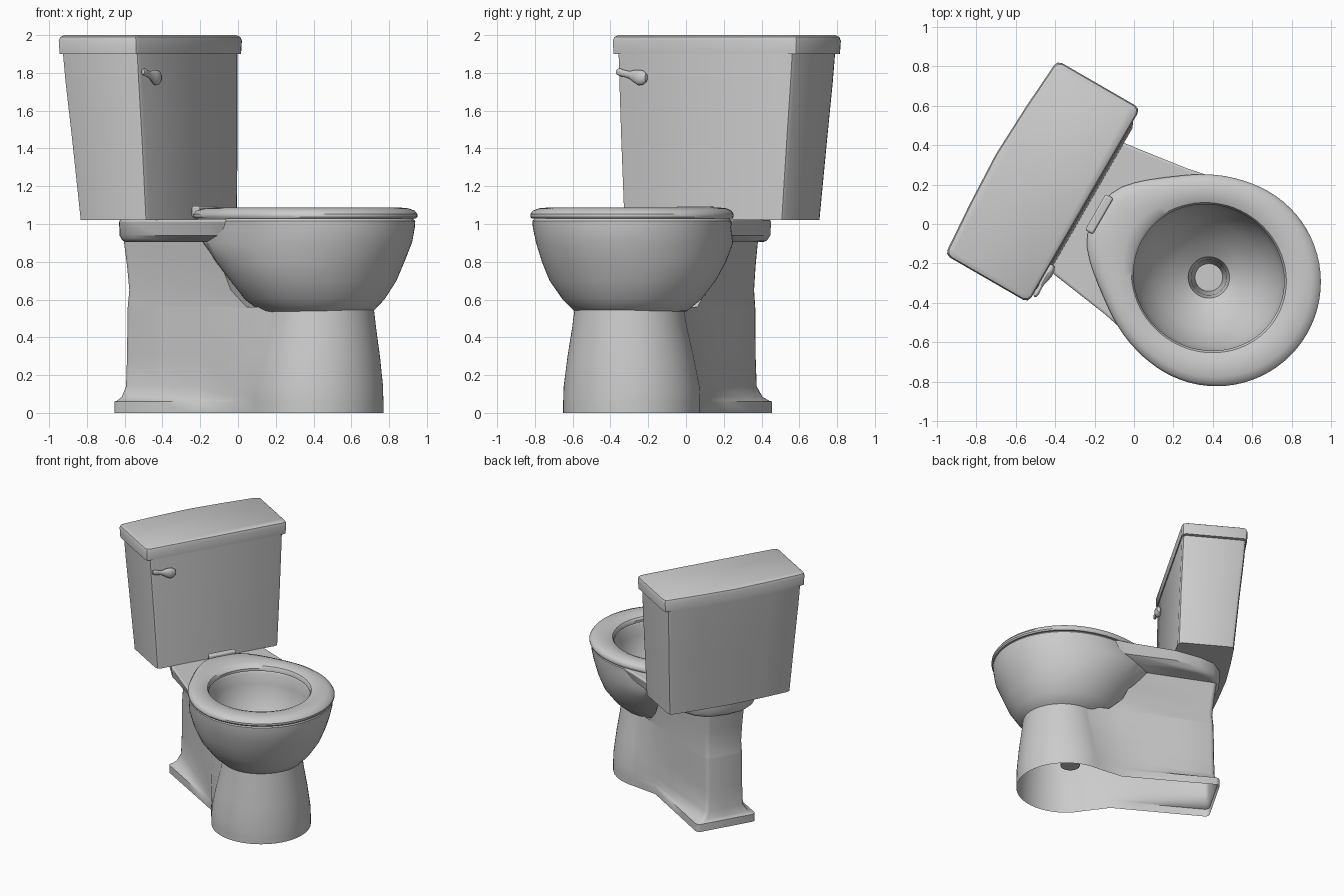
import bpy, bmesh, math
from mathutils import Matrix

if "Cube" in bpy.data.objects:
    bpy.data.objects.remove(bpy.data.objects["Cube"])

# Parts are built with the bowl pointing along +X, then turned into place
PLACE = Matrix.Translation((-0.0225, -0.039, 0)) @ Matrix.Rotation(math.radians(-30), 4, 'Z')
N = 72


def finish(name, bm, bevel=0, angle=35):
    bmesh.ops.recalc_face_normals(bm, faces=bm.faces)
    bm.transform(PLACE)
    me = bpy.data.meshes.new(name)
    bm.to_mesh(me)
    bm.free()
    ob = bpy.data.objects.new(name, me)
    bpy.context.collection.objects.link(ob)
    if bevel:
        m = ob.modifiers.new("bevel", 'BEVEL')
        m.width, m.segments, m.limit_method = bevel, 3, 'ANGLE'
        m.angle_limit = math.radians(50)
    bpy.ops.object.select_all(action='DESELECT')
    ob.select_set(True)
    bpy.context.view_layer.objects.active = ob
    bpy.ops.object.shade_smooth_by_angle(angle=math.radians(angle))
    return ob


def loft(name, rings, cap0=False, cap1=False, loop=False, bevel=0, angle=35):
    """Skin a stack of equal-length closed rings of 3D points."""
    bm = bmesh.new()
    vs = [[bm.verts.new(p) for p in r] for r in rings]
    n = len(vs[0])
    for a, b in zip(vs, vs[1:] + ([vs[0]] if loop else [])):
        for i in range(n):
            j = (i + 1) % n
            bm.faces.new((a[i], a[j], b[j], b[i]))
    if cap0:
        bm.faces.new(vs[0])
    if cap1:
        bm.faces.new(vs[-1])
    return finish(name, bm, bevel, angle)


def mirrored(half, z):
    """Closed ring from a half outline that starts and ends on the axis."""
    return [(u, w, z) for u, w in half] + [(u, -w, z) for u, w in reversed(half[1:-1])]


def ellipse(c, a, b, z, back=None):
    pts = []
    for i in range(N):
        t = 2 * math.pi * i / N
        k = a if math.cos(t) > 0 or back is None else back
        pts.append((c + k * math.cos(t), b * math.sin(t), z))
    return pts


# Egg-shaped seat outline, sampled evenly by angle
BACK = [(.42, .523), (.32, .5), (.221, .462), (.135, .412), (.053, .353), (-.03, .29),
        (-.09, .24), (-.14, .187), (-.172, .14), (-.186, .09), (-.19, 0)]
C = .51
POLAR = [(0, .53), (math.pi / 2, .53)] + [
    (math.atan2(w, u - C), math.hypot(u - C, w)) for u, w in BACK]


def egg(scale, z):
    pts = []
    for i in range(N):
        t = 2 * math.pi * i / N
        s = min(t, 2 * math.pi - t)
        for (t0, r0), (t1, r1) in zip(POLAR, POLAR[1:]):
            if s <= t1 + 1e-6:
                r = scale * (r0 + (r1 - r0) * (s - t0) / (t1 - t0))
                break
        pts.append((C + r * math.cos(t), r * math.sin(t), z))
    return pts


def blend(a, b, t, z):
    return [(p[0] + (q[0] - p[0]) * t, p[1] + (q[1] - p[1]) * t, z) for p, q in zip(a, b)]


# Seat ring
hole, rim = ellipse(.465, .388, .366, 0), egg(1, 0)
loft("seat", [blend(hole, rim, t, z) for t, z in (
    (0, 1.035), (0, 1.055), (.06, 1.071), (.25, 1.083), (.5, 1.087), (.75, 1.083),
    (.93, 1.07), (1, 1.052), (1, 1.038), (.96, 1.028))], loop=True)

# Bowl: outside, over the rim, down the inside to the drain pipe
loft("bowl", [
    ellipse(.51, .27, .27, .53), ellipse(.507, .30, .30, .54), ellipse(.495, .37, .365, .6),
    ellipse(.487, .44, .44, .7), ellipse(.48, .49, .482, .8, .52),
    ellipse(.49, .524, .505, .9, .61), egg(.975, .98), egg(.98, 1.015), egg(.96, 1.028),
    ellipse(.465, .41, .385, 1.028), ellipse(.465, .40, .375, 1.01),
    ellipse(.465, .395, .37, .93), ellipse(.465, .36, .345, .8), ellipse(.465, .28, .27, .67),
    ellipse(.465, .18, .175, .57), ellipse(.465, .105, .105, .52), ellipse(.465, .09, .09, .45),
    ellipse(.465, .07, .07, .19)], cap1=True)

# Deck behind the bowl that carries the tank
DECK = [(-.635, 0), (-.62, .14), (-.56, .24), (-.45, .305), (-.245, .378), (.1, .43),
        (.215, .455), (.2, .36), (.1, .25), (.04, .12), (.02, 0)]
MID = [(-.633, 0), (-.618, .14), (-.558, .238), (-.448, .303), (-.245, .37), (.08, .395),
       (.18, .41), (.17, .34), (.09, .24), (.03, .12), (.02, 0)]
LOW = [(-.615, 0), (-.6, .13), (-.545, .22), (-.44, .28), (-.245, .335), (.0, .325),
       (.1, .33), (.1, .3), (.05, .22), (.02, .1), (.01, 0)]
loft("deck", [mirrored(LOW, .905), mirrored(MID, .94), mirrored(DECK, 1.025)],
     cap0=True, cap1=True, bevel=.015)


# Hollow pedestal with flared rear foot
def foot(z, rear, w, c, r):
    half = [(rear, 0), (rear, w - .03), (rear + .009, w - .009), (rear + .03, w)]
    half += [(rear + (.126 - rear) * k, w + (.233 - w) * k) for k in (.35, .7, 1)]
    for i in range(25):
        t = math.radians(120) * (1 - i / 24)
        half.append((c + r * math.cos(t), r * math.sin(t) if i < 24 else 0))
    return mirrored(half, z)


loft("pedestal", [foot(*a) for a in (
    (0, -.605, .237, .496, .363), (.06, -.605, .237, .496, .363), (.064, -.6, .222, .496, .363),
    (.085, -.592, .185, .496, .362), (.14, -.583, .155, .497, .36), (.3, -.58, .15, .508, .334),
    (.45, -.578, .15, .518, .305), (.56, -.576, .15, .523, .288))], angle=50)


# Column between pedestal and deck
def column(z, r, w, m, g, f):
    return mirrored([(r, 0), (r, w - .03), (r + .009, w - .009), (r + .03, w),
                     (m, g), (f, g + .008), (f, 0)], z)


loft("column", [column(*a) for a in (
    (.558, -.576, .15, .126, .233, .22), (.65, -.567, .148, .1, .23, .12),
    (.78, -.58, .15, .05, .225, .06), (.92, -.598, .155, 0, .22, .02))], angle=50)


# Tank and lid: rounded rectangle with a gently bowed back
def box(z, front, back, w, bow=.03, r=.03):
    d = r * .3
    half = [(front, 0), (front, w - r), (front - d, w - d), (front - r, w), (back + r, w),
            (back + d, w - d), (back, w - r), (back - bow * .6, w * .5),
            (back - bow, 0)]
    return mirrored(half, z)


loft("tank", [box(1.022, -.25, -.667, .49, .025), box(1.45, -.26, -.705, .515),
              box(1.75, -.27, -.735, .532), box(1.91, -.275, -.747, .54)],
     cap0=True, cap1=True)
loft("tank_lid", [box(1.9, -.268, -.752, .566), box(1.97, -.265, -.755, .57),
                  box(1.99, -.271, -.749, .564), box(2, -.287, -.733, .548)],
     cap0=True, cap1=True)

# Seat hinge
bm = bmesh.new()
bmesh.ops.create_cube(bm, size=1, matrix=Matrix.Translation((-.178, 0, 1.065)) @
                      Matrix.Diagonal((.045, .21, .06, 1)))
finish("hinge", bm, bevel=.01)

# Flush lever: stack of circles along the tank front, plus a pivot stub
lever = []
for v, r in ((-.34, .002), (-.344, .022), (-.365, .038), (-.39, .041), (-.415, .034),
             (-.445, .02), (-.48, .018), (-.505, .021), (-.523, .015), (-.528, .002)):
    z = 1.775 + .03 * min(1, max(0, (-.39 - v) / .12))
    lever.append([(-.253 + .6 * r * math.cos(k * math.pi / 8), v, z + r * math.sin(k * math.pi / 8))
                  for k in range(16)])
loft("flush_lever", lever, cap0=True, cap1=True)
bm = bmesh.new()
bmesh.ops.create_cone(bm, cap_ends=True, segments=20, radius1=.028, radius2=.028, depth=.04,
                      matrix=Matrix.Translation((-.268, -.385, 1.775)) @
                      Matrix.Rotation(math.pi / 2, 4, 'Y'))
finish("lever_pivot", bm)
